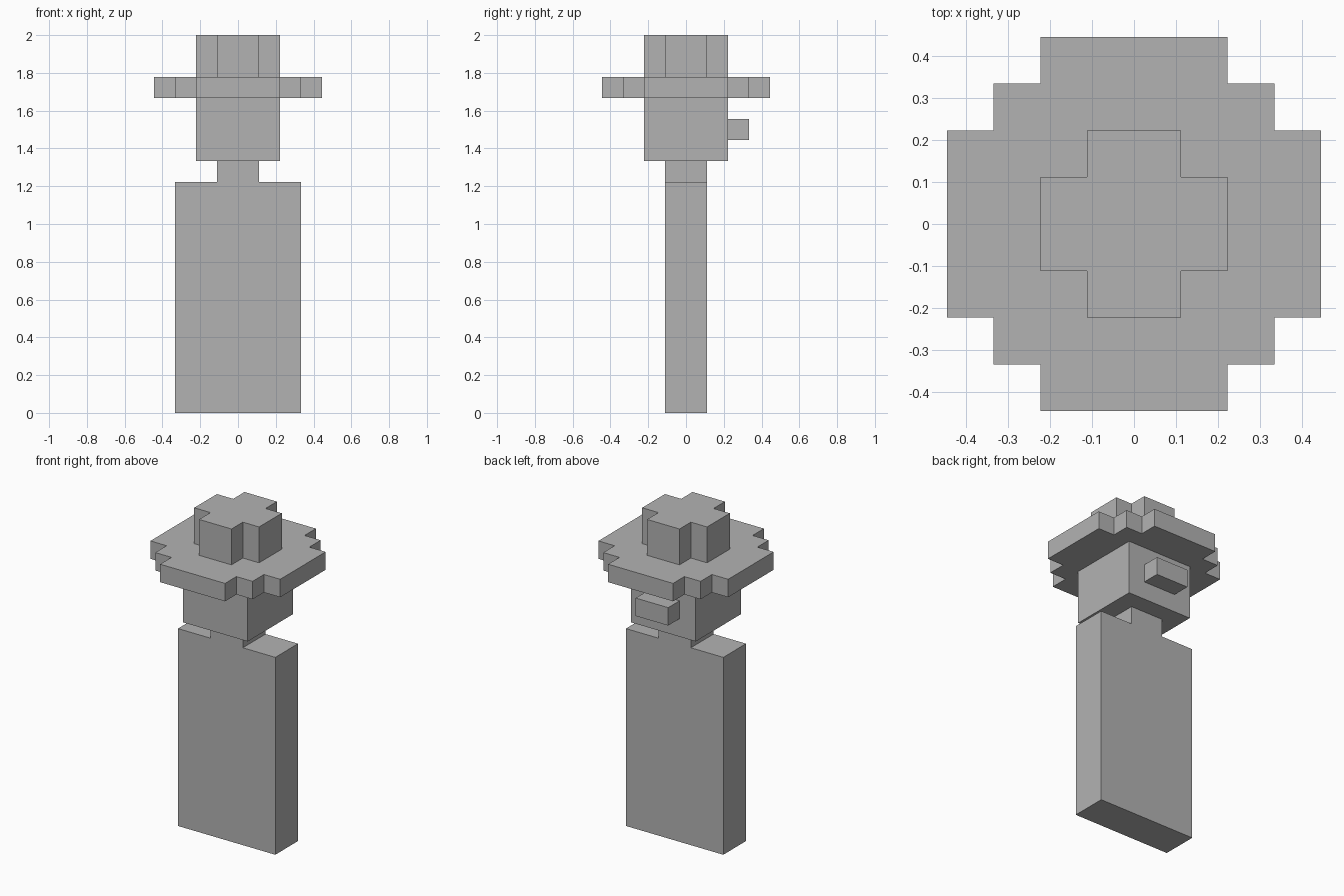
import bpy
import bmesh
from mathutils import Vector

if "Cube" in bpy.data.objects:
    bpy.data.objects.remove(bpy.data.objects["Cube"], do_unlink=True)

U = 1 / 9  # one block

grey = bpy.data.materials.new("plain_grey")
grey.use_nodes = True
colour = (0.45, 0.45, 0.45, 1)
grey.diffuse_color = colour
grey.node_tree.nodes["Principled BSDF"].inputs["Base Color"].default_value = colour


def extrude(name, points, start, depth):
    """Extrude a closed outline, given in blocks, along depth."""
    bm = bmesh.new()
    verts = [bm.verts.new((Vector(start) + Vector(p)) * U) for p in points]
    face = bm.faces.new(verts)
    cap = bmesh.ops.extrude_face_region(bm, geom=[face])["geom"]
    moved = [v for v in cap if isinstance(v, bmesh.types.BMVert)]
    bmesh.ops.translate(bm, verts=moved, vec=Vector(depth) * U)
    bmesh.ops.recalc_face_normals(bm, faces=bm.faces)
    mesh = bpy.data.meshes.new(name)
    bm.to_mesh(mesh)
    bm.free()
    mesh.materials.append(grey)
    obj = bpy.data.objects.new(name, mesh)
    bpy.context.collection.objects.link(obj)
    return obj


def four_fold(quarter):
    """Repeat a quarter outline by turning it about the z axis."""
    points = []
    for _ in range(4):
        points += [(x, y, 0) for x, y in quarter]
        quarter = [(-y, x) for x, y in quarter]
    return points


# Flat slab body with the neck as one stepped outline
half = [(3, 0), (3, 11), (1, 11), (1, 12)]
outline = half + [(-x, z) for x, z in reversed(half)]
extrude("body_and_neck", [(x, 0, z) for x, z in outline], (0, -1, 0), (0, 2, 0))

# Head
extrude("head", four_fold([(2, 2)]), (0, 0, 12), (0, 0, 3))

# Stepped hat brim and cross-shaped crown
extrude("hat_brim", four_fold([(4, 2), (3, 2), (3, 3), (2, 3), (2, 4)]),
        (0, 0, 15), (0, 0, 1))
extrude("hat_crown", four_fold([(2, 1), (1, 1), (1, 2)]), (0, 0, 16), (0, 0, 2))

# Block on the back of the head
square = [(-1, 0, 0), (1, 0, 0), (1, 0, 1), (-1, 0, 1)]
extrude("rear_block", square, (0, 2, 13), (0, 1, 0))
